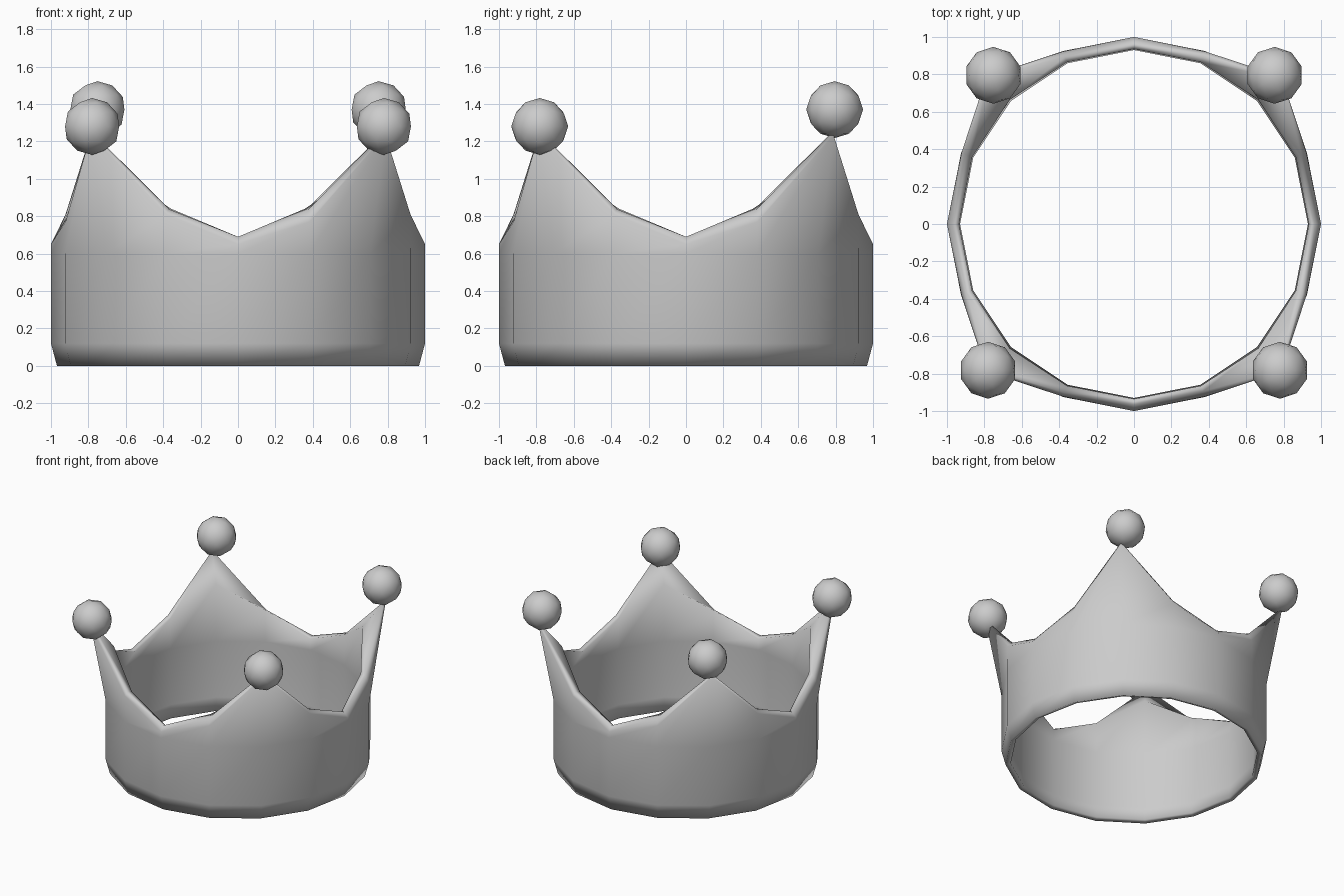
import bpy, bmesh
from math import sin, cos, pi, sqrt

if "Cube" in bpy.data.objects:
    bpy.data.objects.remove(bpy.data.objects["Cube"])

# Upper rim stations within one quarter: (outer, ridge, inner) as (radius, height)
DIP = [(1.0, 0.65), (0.967, 0.69), (0.935, 0.675)]
SHOULDER_LOW = [(0.998, 0.77), (0.968, 0.83), (0.936, 0.84)]
TIP = [(1.115, 1.235), (1.105, 1.25), (0.94, 1.05)]
SHOULDER_HIGH = [(0.998, 0.81), (0.975, 0.84), (0.936, 0.83)]
QUARTER = [DIP, SHOULDER_LOW, TIP, SHOULDER_HIGH]
N = 16


def build_band():
    """Closed wall section swept round 16 sides, with four flared points."""
    bm = bmesh.new()
    rings = []
    for i in range(N):
        a = 2 * pi * i / N
        section = [(0.93, 0.012), (0.968, 0.0), (1.0, 0.12), (1.0, 0.6)]
        section += QUARTER[i % 4] + [(0.94, 0.58), (0.94, 0.12)]
        rings.append([bm.verts.new((r * cos(a), r * sin(a), z)) for r, z in section])
    m = len(rings[0])
    for i in range(N):
        p, q = rings[i], rings[(i + 1) % N]
        for j in range(m):
            k = (j + 1) % m
            bm.faces.new((p[j], q[j], q[k], p[k]))
    bmesh.ops.recalc_face_normals(bm, faces=bm.faces[:])
    for f in bm.faces:
        f.smooth = True
    mesh = bpy.data.meshes.new("crown_band")
    bm.to_mesh(mesh)
    bm.free()
    bpy.context.collection.objects.link(bpy.data.objects.new("crown_band", mesh))


def add_ball(name, x, y, z):
    bpy.ops.mesh.primitive_ico_sphere_add(subdivisions=2, radius=0.152, location=(x, y, z))
    ob = bpy.context.object
    ob.name = name
    bpy.ops.object.shade_smooth()


build_band()

# Balls on the points, the back pair sitting a little higher
for side, s in (("left", -1), ("right", 1)):
    add_ball("front_ball_" + side, 0.78 * s, -0.782, 1.28)
    add_ball("back_ball_" + side, 0.752 * s, 0.795, 1.37)
